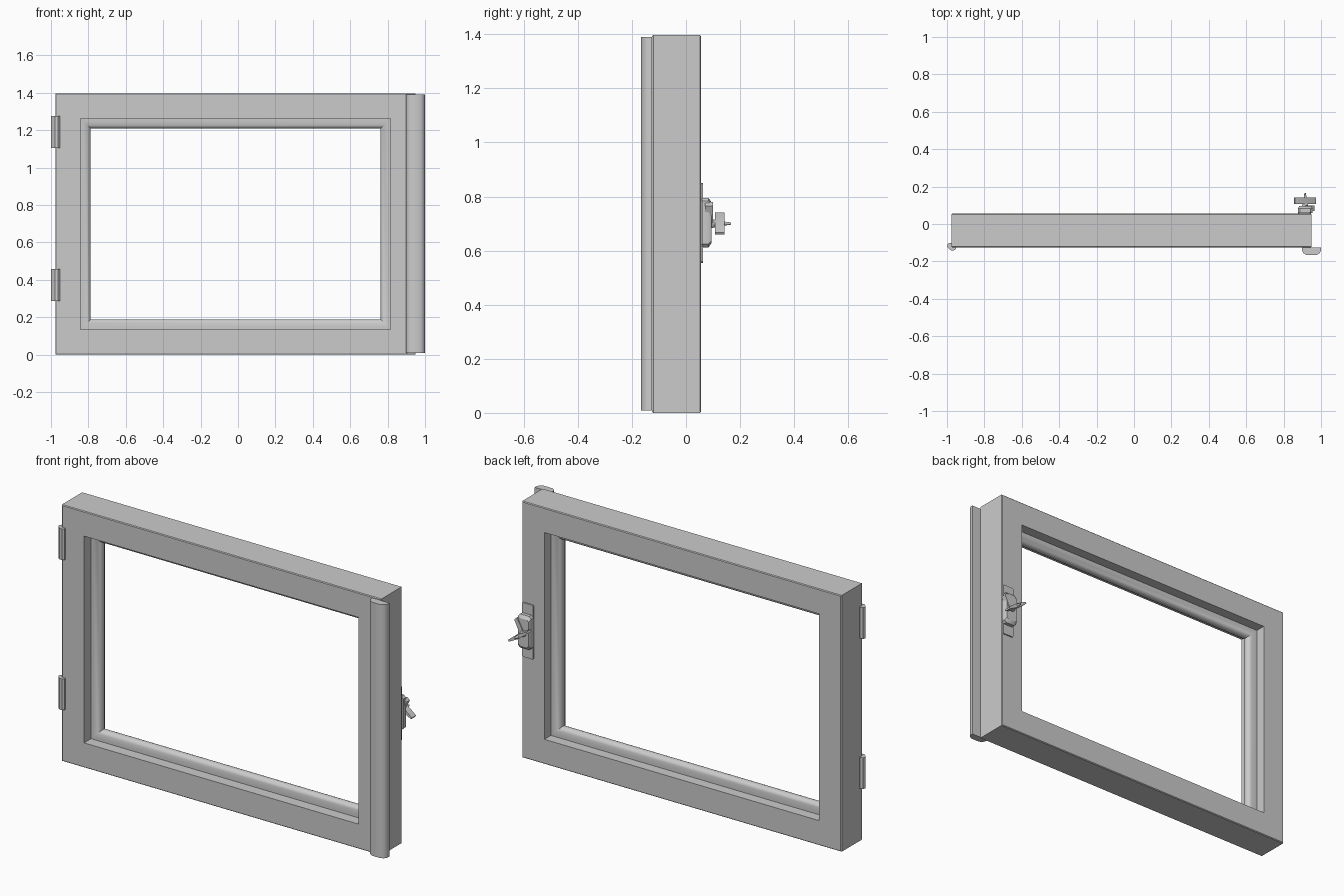
import bpy, bmesh, math
from mathutils import Vector

if "Cube" in bpy.data.objects:
    bpy.data.objects.remove(bpy.data.objects["Cube"])


def finish(name, bm, angle=35):
    bmesh.ops.recalc_face_normals(bm, faces=bm.faces)
    me = bpy.data.meshes.new(name)
    bm.to_mesh(me)
    bm.free()
    ob = bpy.data.objects.new(name, me)
    bpy.context.collection.objects.link(ob)
    bpy.ops.object.select_all(action='DESELECT')
    ob.select_set(True)
    bpy.context.view_layer.objects.active = ob
    bpy.ops.object.shade_smooth_by_angle(angle=math.radians(angle))
    return ob


def prism(name, section, axis, lo, hi, inset=0.0):
    """Extrude a 2D section along z (x,y) or y (x,z); optionally chamfer the far end."""
    bm = bmesh.new()
    cx = sum(p[0] for p in section) / len(section)
    cy = sum(p[1] for p in section) / len(section)

    def ring(h, s):
        pts = [(cx + (a - cx) * s, cy + (b - cy) * s) for a, b in section]
        return [bm.verts.new((a, b, h) if axis == 'z' else (a, h, b)) for a, b in pts]

    rings = [ring(lo, 1)]
    if inset:
        rings += [ring(hi - inset, 1), ring(hi, 0.82)]
    else:
        rings.append(ring(hi, 1))
    n = len(section)
    for r, q in zip(rings, rings[1:]):
        for i in range(n):
            bm.faces.new((r[i], r[(i + 1) % n], q[(i + 1) % n], q[i]))
    bm.faces.new(rings[0])
    bm.faces.new(rings[-1])
    return finish(name, bm)


def rect(x0, x1, z0, z1, c):
    return [(x0 + c, z0), (x1 - c, z0), (x1, z0 + c), (x1, z1 - c),
            (x1 - c, z1), (x0 + c, z1), (x0, z1 - c), (x0, z0 + c)]


# mitred sash frame: profile as (distance in from outer edge, y)
profile = [(0, -.121), (.004, -.125), (.135, -.125), (.135, -.065), (.15, -.065),
           (.17, -.06), (.182, -.051), (.188, -.04), (.188, -.024), (.182, -.013),
           (.17, -.004), (.15, 0), (.135, 0), (.135, .056), (.004, .056), (0, .052)]
bm = bmesh.new()
corners = [(-.976, 0, 1, 1), (.95, 0, -1, 1), (.95, 1.397, -1, -1), (-.976, 1.397, 1, -1)]
loops = [[bm.verts.new((x + d * sx, y, z + d * sz)) for d, y in profile]
         for x, z, sx, sz in corners]
n = len(profile)
for k in range(4):
    a, b = loops[k], loops[(k + 1) % 4]
    for i in range(n):
        j = (i + 1) % n
        bm.faces.new((a[i], a[j], b[j], b[i]))
finish("sash_frame", bm)

# overlapping cover strip on the closing side
strip = [(.898, -.125), (.898, -.142), (.906, -.156), (.922, -.166),
         (.976, -.166), (.992, -.156), (1.0, -.142), (1.0, -.125)]
prism("cover_strip", strip, 'z', .008, 1.39)

# hinge knuckles on the opposite side
hinge = [(-.978, -.10), (-.995, -.104), (-1.0, -.118), (-.994, -.128),
         (-.978, -.141), (-.962, -.141), (-.953, -.133), (-.953, -.123), (-.965, -.116)]
for name, z in (("lower_hinge", .287), ("upper_hinge", 1.105)):
    prism(name, hinge, 'z', z, z + .17)

# latch: thin backing plate, raised body, stem and pointed spindle
prism("latch_back_plate", rect(.878, .946, .555, .85, .004), 'y', .054, .063)
prism("latch_body", rect(.876, .955, .612, .795, .012), 'y', .06, .095, .012)
cx, cz = .915, .70
for name, y0, y1, r0, r1 in (("latch_stem", .085, .112, .02, .012),
                             ("latch_spindle", .112, .166, .012, .004)):
    bm = bmesh.new()
    bmesh.ops.create_cone(bm, cap_ends=True, segments=12, radius1=r0, radius2=r1, depth=y1 - y0)
    for v in bm.verts:
        v.co = Vector((cx + v.co.x, (y0 + y1) / 2 + v.co.z, cz + v.co.y))
    finish(name, bm)

# tilted wing handle and tapered lever tongue
t = math.radians(33)
wing = [(-.067, -.005), (0, -.012), (.067, -.005), (.067, .005), (0, .012), (-.067, .005)]
wing = [(cx + a * math.cos(t) + b * math.sin(t), cz - a * math.sin(t) + b * math.cos(t))
        for a, b in wing]
prism("latch_wing", wing, 'y', .107, .143)
prism("latch_tongue", [(.90, .69), (.93, .69), (.966, .765), (.95, .78)], 'y', .07, .1)
